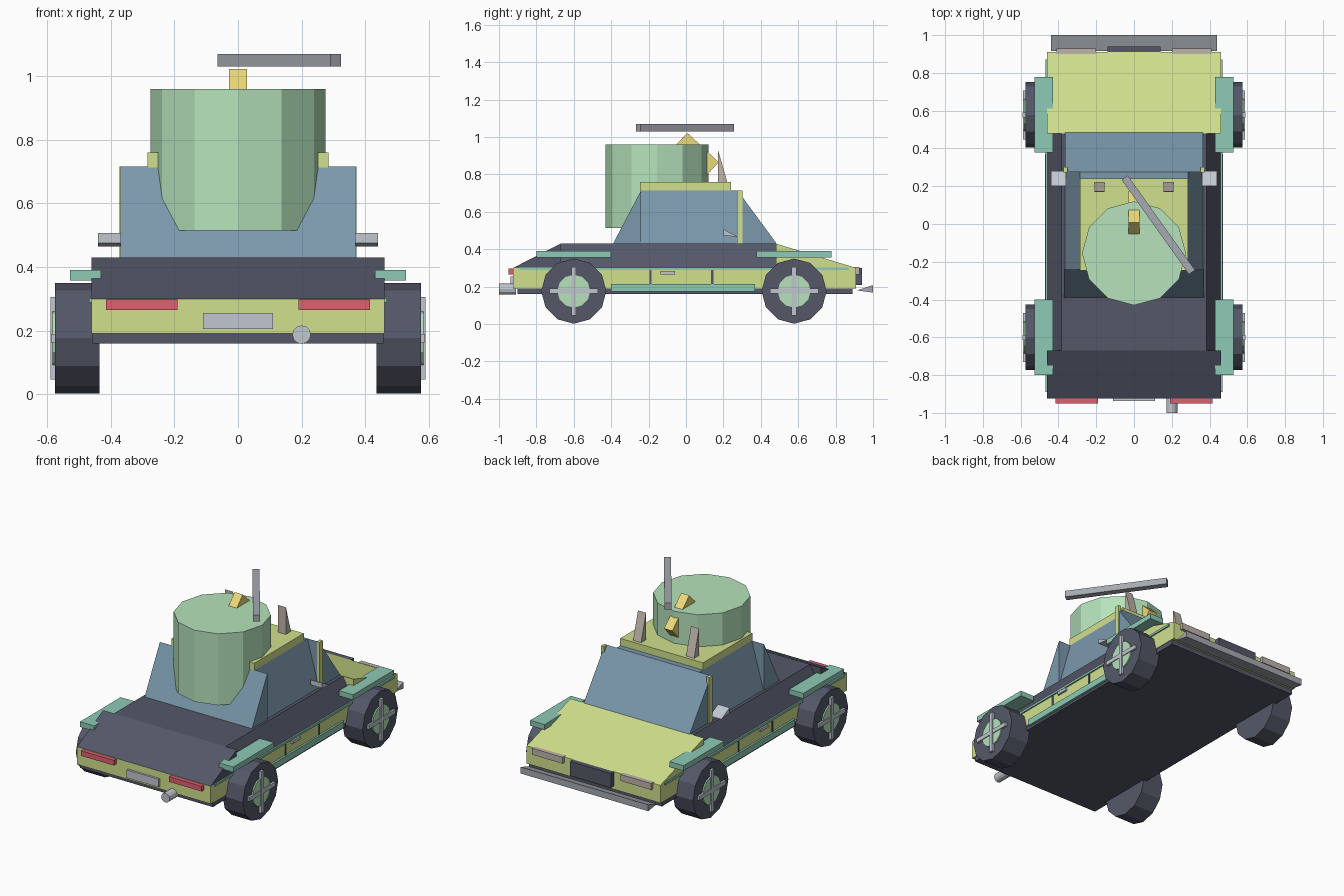
import bpy, bmesh
from math import radians, pi
from mathutils import Matrix, Vector

if "Cube" in bpy.data.objects:
    bpy.data.objects.remove(bpy.data.objects["Cube"])


def mat(name, hexcol):
    m = bpy.data.materials.new(name)
    rgb = [int(hexcol[i:i + 2], 16) / 255 for i in (0, 2, 4)]
    m.diffuse_color = [c ** 2.2 for c in rgb] + [1]
    m.use_nodes = True
    m.node_tree.nodes["Principled BSDF"].inputs["Base Color"].default_value = m.diffuse_color
    return m


LIME = mat("lime", "D0E08C")
DARK = mat("charcoal", "555868")
GLASS = mat("glass", "7A97AA")
TEAL = mat("teal", "8CC8B4")
MINT = mat("mint", "B4E2BA")
RED = mat("red", "E06070")
YELLOW = mat("yellow", "EBD878")
STEEL = mat("steel", "C0C6CE")
PLOW = mat("bumper grey", "A4A8B0")
BEIGE = mat("beige", "BEB4AA")


def finish(name, bm, material):
    bmesh.ops.recalc_face_normals(bm, faces=bm.faces)
    me = bpy.data.meshes.new(name)
    bm.to_mesh(me)
    bm.free()
    ob = bpy.data.objects.new(name, me)
    me.materials.append(material)
    bpy.context.collection.objects.link(ob)
    return ob


def box(name, x, y, z, material, rot=None):
    """Box from (min, max) ranges, optionally rotated about its centre."""
    bm = bmesh.new()
    size = Vector((x[1] - x[0], y[1] - y[0], z[1] - z[0]))
    mid = Vector((x[0] + x[1], y[0] + y[1], z[0] + z[1])) / 2
    m = Matrix.Translation(mid) @ (rot or Matrix()) @ Matrix.Diagonal(size).to_4x4()
    bmesh.ops.create_cube(bm, size=1, matrix=m)
    return finish(name, bm, material)


def prism(name, pts, a, b, material, axis='X'):
    """Extrude a (y,z) profile along x, or an (x,z) profile along y."""
    bm = bmesh.new()
    put = (lambda p, t: (t, p[0], p[1])) if axis == 'X' else (lambda p, t: (p[0], t, p[1]))
    f = bm.faces.new([bm.verts.new(put(p, a)) for p in pts])
    r = bmesh.ops.extrude_face_region(bm, geom=[f])
    d = Vector((b - a, 0, 0)) if axis == 'X' else Vector((0, b - a, 0))
    bmesh.ops.translate(bm, vec=d, verts=[v for v in r['geom'] if isinstance(v, bmesh.types.BMVert)])
    return finish(name, bm, material)


def cyl(name, c, r, depth, n, material, axis='Z'):
    bm = bmesh.new()
    rot = {'Z': Matrix(), 'X': Matrix.Rotation(pi / 2, 4, 'Y'), 'Y': Matrix.Rotation(pi / 2, 4, 'X')}[axis]
    bmesh.ops.create_cone(bm, cap_ends=True, segments=n, radius1=r, radius2=r, depth=depth,
                          matrix=Matrix.Translation(c) @ rot)
    return finish(name, bm, material)


def span(s, a, b):
    return tuple(sorted((s * a, s * b)))


# Chassis and lower body
box("underbody", (-.457, .457), (-.9, .89), (.16, .19), DARK)
box("lower_body", (-.46, .46), (-.925, .91), (.19, .30), LIME)

# Upper body: sloped trunk, chamfered middle, sloped hood
prism("trunk", [(-.925, .30), (-.67, .43), (-.67, .30)], -.46, .46, DARK)
prism("upper_body", [(-.46, .30), (-.385, .43), (.385, .43), (.46, .30)], -.67, .48, DARK, 'Y')
prism("hood", [(.48, .43), (.91, .30), (.48, .30)], -.46, .46, LIME)

# Cabin: rear window and windshield wedges around tapered side glass
prism("rear_window", [(-.39, .43), (-.24, .715), (-.24, .43)], -.37, .37, GLASS)
prism("windshield", [(.485, .43), (.275, .715), (.275, .43)], -.365, .365, GLASS)
prism("side_glass", [(-.365, .43), (-.285, .715), (.285, .715), (.365, .43)], -.24, .275, GLASS, 'Y')
box("roof", (-.285, .285), (-.245, .24), (.713, .76), LIME)

# Parts on the tail and the nose
box("licence_panel", (-.11, .11), (-.938, -.92), (.205, .255), STEEL)
cyl("exhaust", (.2, -.955, .187), .029, .09, 12, STEEL, 'Y')
box("grille", (-.14, .14), (.9, .94), (.21, .30), DARK)
prism("front_bumper", [(.915, .18), (1.0, .208), (1.0, .168)], -.44, .44, PLOW)

# Mirrored details
for s, side in ((1, "right"), (-1, "left")):
    box("tail_light_" + side, span(s, .19, .415), (-.95, -.92), (.265, .297), RED)
    box("headlight_" + side, span(s, .2, .41), (.9, .928), (.265, .305), BEIGE)
    box("pillar_" + side, span(s, .352, .372), (.272, .303), (.43, .715), LIME)
    prism("mirror_" + side, [(.2, .507), (.2, .475), (.28, .465)], s * .36, s * .44, STEEL)
    prism("roof_fin_" + side, [(.17, .755), (.222, .755), (.172, .928)], s * .155, s * .21, BEIGE)
    box("side_trim_" + side, span(s, .45, .468), (-.89, .87), (.288, .302), TEAL)
    box("side_sill_" + side, span(s, .45, .472), (-.40, .37), (.175, .215), TEAL)
    box("door_handle_" + side, span(s, .45, .472), (-.135, -.06), (.265, .283), STEEL)
    for y in (-.19, .14):
        box("door_seam_" + side, span(s, .45, .464), (y - .006, y + .006), (.215, .288), DARK)

    # Wheels with hub, crossed spokes and fender above
    for yc, end in ((-.60, "rear"), (.578, "front")):
        tag = side + "_" + end
        cyl("wheel_" + tag, (s * .505, yc, .176), .174, .14, 12, DARK, 'X')
        cyl("hub_" + tag, (s * .515, yc, .176), .088, .136, 12, MINT, 'X')
        box("spoke_vertical_" + tag, span(s, .56, .59), (yc - .013, yc + .013), (.046, .306), STEEL)
        box("spoke_level_" + tag, span(s, .56, .588), (yc - .13, yc + .13), (.163, .189), STEEL)
        box("fender_" + tag, span(s, .43, .528), (yc - .2, yc + .2), (.357, .39), TEAL)

# Roof drum, tilted arm and rotor bar
cyl("drum", (0, -.155, .737), .275, .445, 12, MINT)
box("arm", (-.028, .028), (-.055, .175), (.84, .96), YELLOW,
    Matrix.Translation((0, -.01, 0)) @ Matrix.Rotation(radians(-43), 4, 'X'))
box("rotor_bar", (.129 - .307, .129 + .307), (-.025, .015), (1.03, 1.07), PLOW,
    Matrix.Rotation(radians(-54.6), 4, 'Z'))
